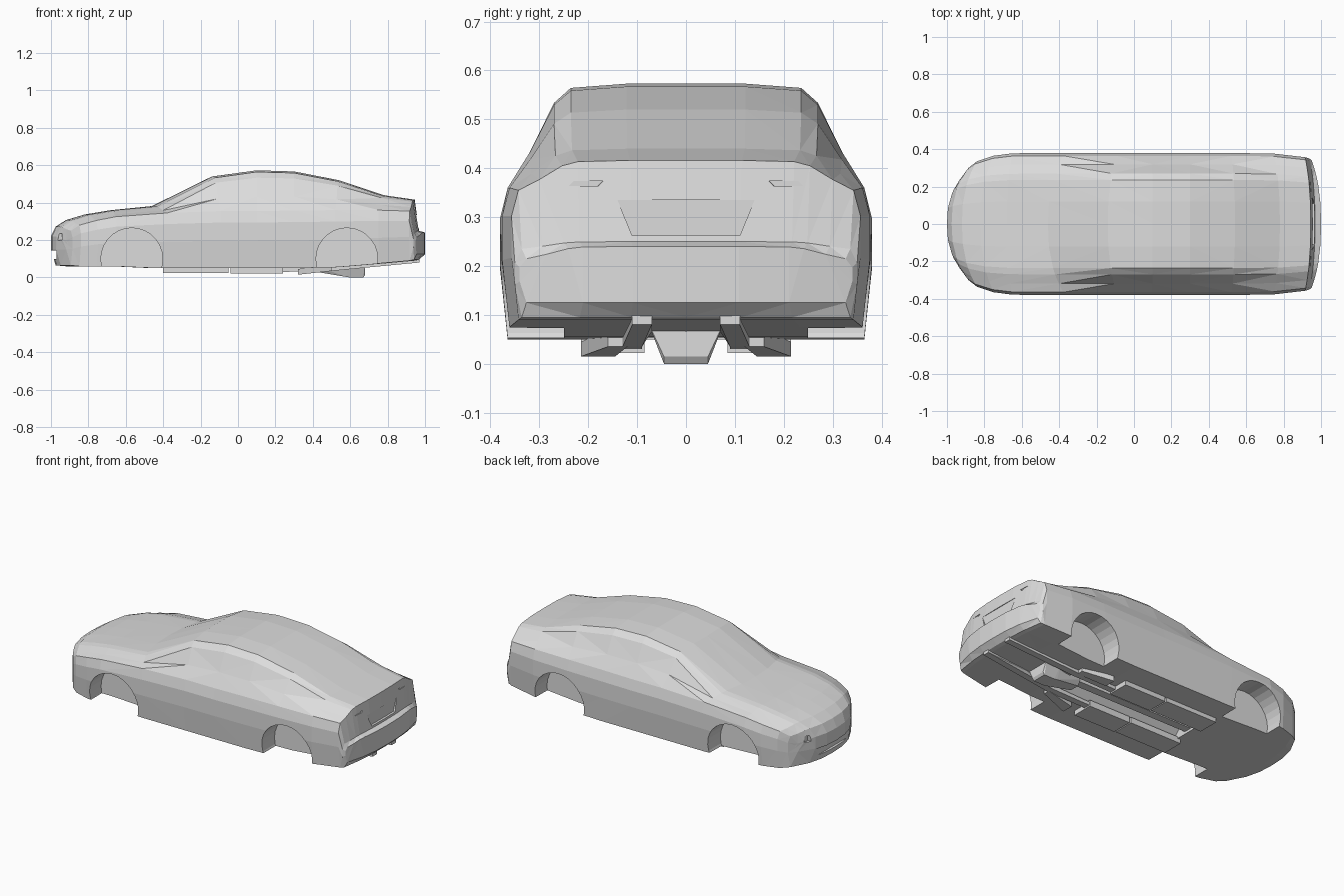
import bpy, bmesh, math
from mathutils import Matrix

cube = bpy.data.objects.get("Cube")
if cube:
    bpy.data.objects.remove(cube, do_unlink=True)

paint = bpy.data.materials.new("light_grey")
paint.use_nodes = True
paint.diffuse_color = (.72, .72, .72, 1)
paint.node_tree.nodes["Principled BSDF"].inputs["Base Color"].default_value = paint.diffuse_color


def finish(name, bm):
    """Turn a bmesh into a named, painted object."""
    bmesh.ops.recalc_face_normals(bm, faces=bm.faces)
    mesh = bpy.data.meshes.new(name)
    bm.to_mesh(mesh)
    bm.free()
    mesh.materials.append(paint)
    ob = bpy.data.objects.new(name, mesh)
    bpy.context.collection.objects.link(ob)
    return ob


def block(name, *ends, side=1):
    """Convex block through trapezoid ends (x, y centre, half bottom, half top, z low, z high)."""
    bm = bmesh.new()
    for x, y, low, high, z0, z1 in ends:
        for s in (-1, 1):
            bm.verts.new((x, side * y + s * low, z0))
            bm.verts.new((x, side * y + s * high, z1))
    bmesh.ops.convex_hull(bm, input=bm.verts)
    bmesh.ops.dissolve_limit(bm, angle_limit=.01, verts=bm.verts, edges=bm.edges)
    return finish(name, bm)


def bar(name, x0, x1, y, half, z0, z1, side=1):
    return block(name, (x0, y, half, half, z0, z1), (x1, y, half, half, z0, z1), side=side)


def cut(target, cutter):
    """Subtract a cutter from the target and discard it."""
    cutter.hide_render = True
    mod = target.modifiers.new("cut", 'BOOLEAN')
    mod.operation, mod.solver, mod.object = 'DIFFERENCE', 'EXACT', cutter
    bpy.context.view_layer.objects.active = target
    bpy.ops.object.modifier_apply(modifier=mod.name)
    bpy.data.objects.remove(cutter, do_unlink=True)


# Body stations: x, sweep at the sides, floor z, half width, shoulder z, top z
STATIONS = [
    (-1, .09, .15, .265, .2, .22),
    (-.975, .09, .065, .3, .25, .272),
    (-.92, .08, .06, .335, .28, .307),
    (-.82, .07, .06, .365, .305, .337),
    (-.68, .03, .06, .378, .325, .36),
    (-.46, .09, .05, .38, .345, .382),
    (-.14, .05, .05, .38, .355, .54),
    (.1, 0, .05, .38, .355, .573),
    (.3, 0, .05, .38, .358, .567),
    (.54, -.02, .055, .38, .36, .52),
    (.78, -.03, .075, .376, .36, .44),
    (.945, -.03, .09, .357, .355, .416),
    (.968, -.03, .095, .35, .235, .25),
    (1, -.05, .125, .34, .215, .24),
]
FLOOR = (0, .32, .62, .96)
SIDE = (.48, .8)
UPPER = ((.96, 0), (.84, .36), (.71, .82), (.62, .96), (.32, 1), (0, 1))


def half_section(low, shoulder, top):
    pts = [(f, low) for f in FLOOR]
    pts += [(1, low + t * (shoulder - low)) for t in SIDE]
    return pts + [(f, shoulder + t * (top - shoulder)) for f, t in UPPER]


# Body shell, lofted one half at a time and welded on the centre line
bm = bmesh.new()
for side in (-1, 1):
    rings = []
    for x, sweep, low, width, shoulder, top in STATIONS:
        rings.append([bm.verts.new((x + sweep * f ** 2.5, side * f * width, z))
                      for f, z in half_section(low, shoulder, top)])
    for a, b in zip(rings, rings[1:]):
        for i in range(len(a) - 1):
            bm.faces.new((a[i], a[i + 1], b[i + 1], b[i]))
    for ring in (rings[0], rings[-1]):
        n = len(ring) - 1
        for i in range(n // 2):
            bm.faces.new((ring[i], ring[i + 1], ring[n - i - 1], ring[n - i]))
bmesh.ops.remove_doubles(bm, verts=bm.verts, dist=.0001)
bmesh.ops.triangulate(bm, faces=bm.faces)
body = finish("body", bm)

# Wheel wells
for x in (-.568, .582):
    for side in (-1, 1):
        bm = bmesh.new()
        place = Matrix.Translation((x, side * .4, .1)) @ Matrix.Rotation(math.pi / 2, 4, 'X')
        bmesh.ops.create_cone(bm, cap_ends=True, segments=28, radius1=.165,
                              radius2=.165, depth=.3, matrix=place)
        cut(body, finish("well_cutter", bm))

# Tunnel, number plate recess, lower intake, headlight and tail light slots
cut(body, block("tunnel_cutter", (-.38, 0, .15, .07, .02, .11), (.5, 0, .15, .07, .02, .11)))
cut(body, block("plate_cutter", (.952, 0, .11, .14, .262, .335), (1.1, 0, .11, .14, .262, .335)))
cut(body, block("intake_cutter", (-1.1, 0, .16, .19, .1, .145), (-.97, 0, .16, .19, .1, .145)))
for side in (-1, 1):
    cut(body, block("headlight_cutter", (-1.1, .23, .06, .05, .19, .235),
                    (-.94, .23, .04, .035, .2, .235), side=side))
    cut(body, block("tail_light_cutter", (.94, .23, .05, .06, .364, .374),
                    (1.1, .23, .07, .08, .364, .374), side=side))

# Underfloor: final drive keel and centre shaft
block("rear_keel", (.42, 0, .03, .05, .03, .06), (.58, 0, .045, .08, .003, .09),
      (.6, 0, .045, .08, 0, .09), (.67, 0, .045, .08, 0, .09), (.68, 0, .045, .08, .015, .09))
bar("centre_shaft", -.38, .5, 0, .025, .065, .1)

for side, label in ((-1, "right"), (1, "left")):
    # Floor trays
    bar(label + "_front_tray", -.4, -.05, .15, .065, .025, .06, side)
    bar(label + "_middle_tray", -.04, .24, .15, .065, .022, .06, side)
    # Exhaust run and outlet
    block(label + "_exhaust", (.24, .11, .02, .02, .03, .05), (.5, .11, .02, .02, .035, .06), side=side)
    block(label + "_suspension_arm", (.32, .18, .035, .035, .015, .045),
          (.5, .14, .02, .02, .035, .07), side=side)
    block(label + "_exhaust_tail", (.5, .11, .02, .02, .035, .06),
          (.7, .09, .02, .02, .066, .09), (.97, .09, .02, .02, .08, .1), side=side)
